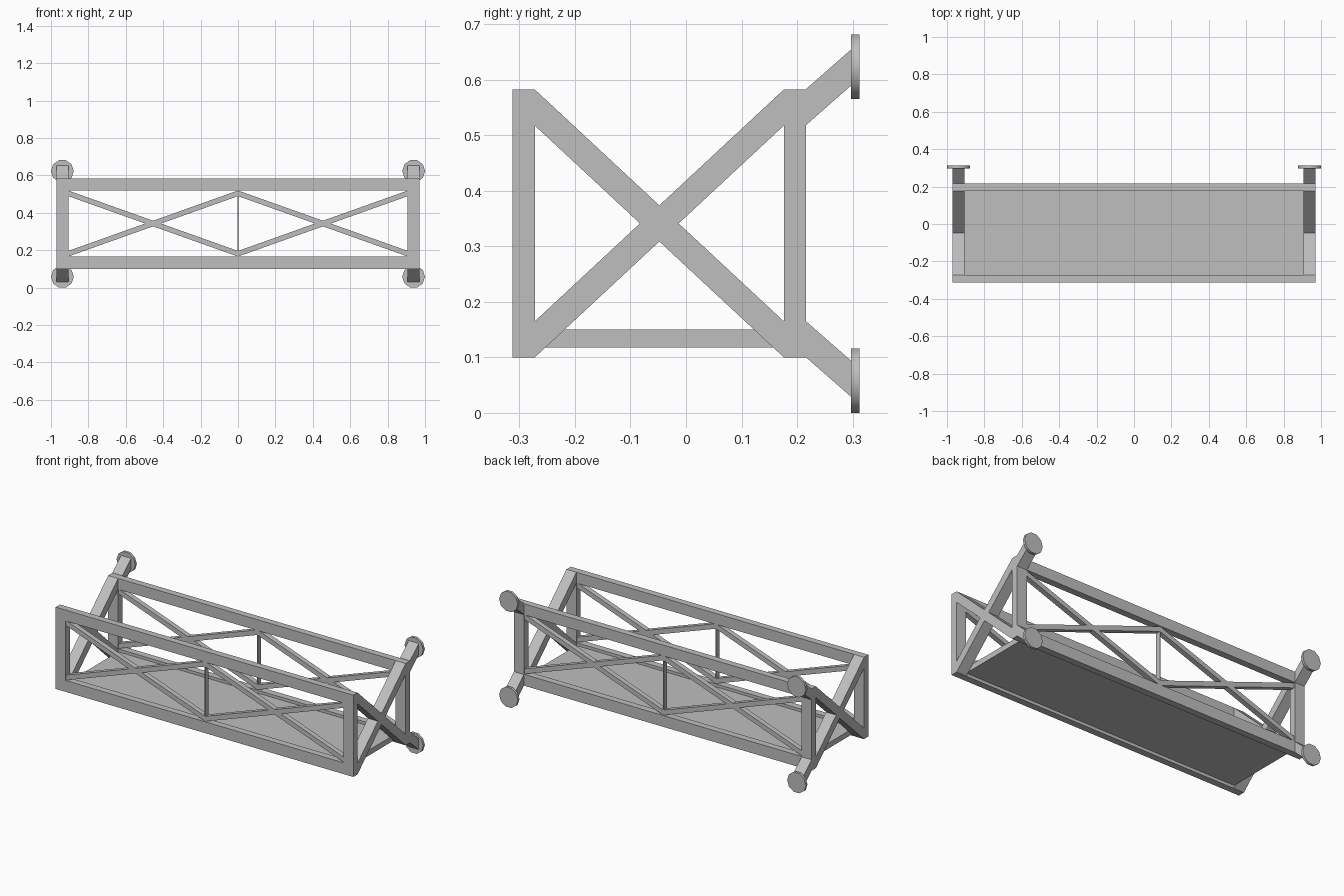
import bpy
import bmesh
import math
from mathutils import Matrix, Vector

cube = bpy.data.objects.get("Cube")
if cube:
    bpy.data.objects.remove(cube, do_unlink=True)

steel = bpy.data.materials.new("plain_grey")
steel.use_nodes = True
GREY = (0.52, 0.52, 0.52, 1)
steel.diffuse_color = GREY
steel.node_tree.nodes["Principled BSDF"].inputs["Base Color"].default_value = GREY


def finish(name, bm):
    bmesh.ops.recalc_face_normals(bm, faces=bm.faces)
    mesh = bpy.data.meshes.new(name)
    bm.to_mesh(mesh)
    bm.free()
    mesh.materials.append(steel)
    obj = bpy.data.objects.new(name, mesh)
    bpy.context.collection.objects.link(obj)
    return obj


def prism(name, outline, axis, lo, hi):
    """Extrude an outline along x (outline in y, z) or y (outline in x, z)."""
    bm = bmesh.new()
    if axis == "x":
        points, step = [(lo, a, b) for a, b in outline], Vector((hi - lo, 0, 0))
    else:
        points, step = [(a, lo, b) for a, b in outline], Vector((0, hi - lo, 0))
    face = bm.faces.new([bm.verts.new(p) for p in points])
    out = bmesh.ops.extrude_face_region(bm, geom=[face], use_keep_orig=True)
    moved = [v for v in out["geom"] if isinstance(v, bmesh.types.BMVert)]
    bmesh.ops.translate(bm, verts=moved, vec=step)
    return finish(name, bm)


def rect(a0, a1, b0, b1):
    return [(a0, b0), (a1, b0), (a1, b1), (a0, b1)]


def cross(a0, a1, b0, b1, t):
    """Outline of two crossed bars, t tall, cut upright at their ends."""
    am, bm_ = (a0 + a1) / 2, (b0 + b1) / 2
    w = t / 2 * (a1 - a0) / (b1 - b0 - t)
    return [(a0, b0), (a0, b0 + t), (am - w, bm_), (a0, b1 - t), (a0, b1),
            (am, bm_ + t / 2), (a1, b1), (a1, b1 - t), (am + w, bm_),
            (a1, b0 + t), (a1, b0), (am, bm_ - t / 2)]


# Main dimensions
OUT, INN = 0.97, 0.905
LOW, HIGH = 0.10, 0.582
RAIL_LOW, RAIL_HIGH = 0.167, 0.518
FRONT, BACK = (-0.312, -0.272), (0.176, 0.216)
PLATE_Y = 0.297

# Long side frames with their lattice
for side, (y0, y1) in (("front", FRONT), ("back", BACK)):
    prism(side + "_bottom_rail", rect(-INN, INN, LOW, RAIL_LOW), "y", y0, y1)
    prism(side + "_top_rail", rect(-INN, INN, RAIL_HIGH, HIGH), "y", y0, y1)
    l0, l1 = y0 + 0.005, y1 - 0.005
    prism(side + "_centre_post", rect(-0.003, 0.003, RAIL_LOW, RAIL_HIGH), "y", l0, l1)
    for hand, a0, a1 in (("left", 0.003, INN), ("right", -INN, -0.003)):
        prism(f"{side}_{hand}_lattice", cross(a0, a1, RAIL_LOW, RAIL_HIGH, 0.03), "y", l0, l1)

# Floor panel
prism("floor_panel", rect(FRONT[1], BACK[0], 0.118, 0.15), "x", -INN, INN)


# Round mounting plate, smooth around its rim
def mounting_plate(name, x, z):
    bm = bmesh.new()
    bmesh.ops.create_cone(bm, cap_ends=True, segments=10, radius1=0.061, radius2=0.061,
                          depth=0.015)
    # Put corners on the sideways axis, then turn the disc to face backwards
    first = max(bm.verts, key=lambda v: v.co.x)
    turn = Matrix.Rotation(-math.atan2(first.co.y, first.co.x), 4, "Z")
    place = Matrix.Translation((x, PLATE_Y + 0.0075, z))
    bm.transform(place @ Matrix.Rotation(math.pi / 2, 4, "X") @ turn)
    for face in bm.faces:
        face.smooth = True
    for edge in bm.edges:
        edge.smooth = edge.calc_face_angle(0) < 0.8
    finish(name, bm)


# Ends: corner posts, crossed braces, mounting arms and plates
for hand, s in (("left", 1), ("right", -1)):
    x0, x1 = sorted((s * INN, s * OUT))
    for side, (y0, y1) in (("front", FRONT), ("back", BACK)):
        prism(f"{side}_{hand}_post", rect(y0, y1, LOW, HIGH), "x", x0, x1)
    prism(hand + "_end_brace", cross(FRONT[1], BACK[0], LOW, HIGH, 0.065), "x", x0, x1)
    for level, root, rise, plate_z in (("upper", RAIL_HIGH, 0.071, 0.623),
                                       ("lower", LOW, -0.071, 0.058)):
        y0 = BACK[1]
        arm = [(y0, root), (PLATE_Y, root + rise), (PLATE_Y, root + rise + 0.065),
               (y0, root + 0.065)]
        prism(f"{level}_{hand}_arm", arm, "x", x0, x1)
        mounting_plate(f"{level}_{hand}_mounting_plate", s * 0.939, plate_z)
